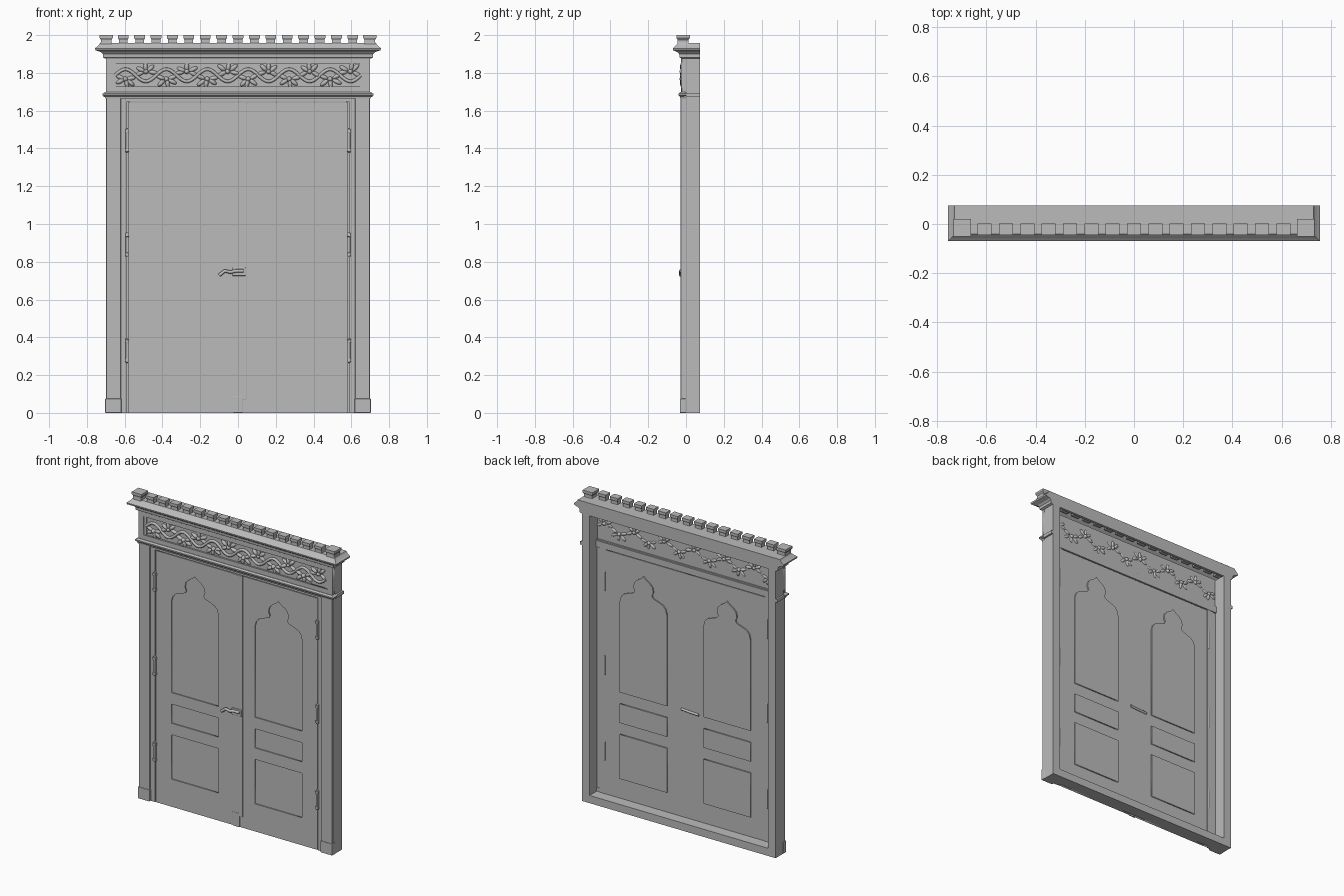
import bpy, bmesh, math, random
from mathutils import Matrix, Vector

random.seed(4)
old = bpy.data.objects.get("Cube")
if old:
    bpy.data.objects.remove(old, do_unlink=True)

grey = bpy.data.materials.new("plain grey")
grey.use_nodes = True
grey.diffuse_color = (0.5, 0.5, 0.5, 1)
bsdf = next(n for n in grey.node_tree.nodes if n.type == "BSDF_PRINCIPLED")
bsdf.inputs["Base Color"].default_value = grey.diffuse_color
bsdf.inputs["Roughness"].default_value = 0.8


def finish(name, bm, smooth=False):
    bmesh.ops.recalc_face_normals(bm, faces=bm.faces)
    me = bpy.data.meshes.new(name)
    bm.to_mesh(me)
    bm.free()
    me.materials.append(grey)
    for p in me.polygons:
        p.use_smooth = smooth
    ob = bpy.data.objects.new(name, me)
    bpy.context.collection.objects.link(ob)
    return ob


def loft(name, rings, bottom=True):
    """Stack of rectangles (x0, x1, y0, y1, z) joined by side walls."""
    bm = bmesh.new()
    loops = []
    for x0, x1, y0, y1, z in rings:
        loops.append([bm.verts.new(c) for c in
                      ((x0, y0, z), (x1, y0, z), (x1, y1, z), (x0, y1, z))])
    for a, b in zip(loops, loops[1:]):
        for i in range(4):
            j = (i + 1) % 4
            bm.faces.new((a[i], a[j], b[j], b[i]))
    bm.faces.new(loops[-1])
    if bottom:
        bm.faces.new(loops[0][::-1])
    return finish(name, bm)


def box(name, x0, x1, y0, y1, z0, z1, bevel=0):
    ob = loft(name, [(x0, x1, y0, y1, z0), (x0, x1, y0, y1, z1)])
    if bevel:
        m = ob.modifiers.new("bevel", "BEVEL")
        m.width, m.segments = bevel, 2
    return ob


def sheet(name, outlines, y0, y1):
    """Filled outlines in the x-z plane; inner outlines become holes."""
    cu = bpy.data.curves.new(name, "CURVE")
    cu.dimensions, cu.fill_mode = "2D", "BOTH"
    cu.extrude = (y1 - y0) / 2
    for pts in outlines:
        s = cu.splines.new("POLY")
        s.points.add(len(pts) - 1)
        for p, (x, z) in zip(s.points, pts):
            p.co = (x, z, 0, 1)
        s.use_cyclic_u = True
    cu.materials.append(grey)
    return place_curve(name, cu, (y0 + y1) / 2)


def place_curve(name, cu, y):
    tmp = bpy.data.objects.new(name, cu)
    bpy.context.collection.objects.link(tmp)
    bpy.context.view_layer.update()
    me = bpy.data.meshes.new_from_object(
        tmp.evaluated_get(bpy.context.evaluated_depsgraph_get()))
    bpy.data.objects.remove(tmp, do_unlink=True)
    me.transform(Matrix.Translation((0, y, 0)) @ Matrix.Rotation(math.pi / 2, 4, "X"))
    if not me.materials:
        me.materials.append(grey)
    ob = bpy.data.objects.new(name, me)
    bpy.context.collection.objects.link(ob)
    return ob


def tube(name, pts, radius, y):
    cu = bpy.data.curves.new(name, "CURVE")
    cu.dimensions = "3D"
    cu.bevel_depth, cu.bevel_resolution = radius, 2
    cu.use_fill_caps = True
    s = cu.splines.new("POLY")
    s.points.add(len(pts) - 1)
    for p, (x, z) in zip(s.points, pts):
        p.co = (x, z, 0, 1)
    cu.materials.append(grey)
    return place_curve(name, cu, y)


def rect(x0, x1, z0, z1):
    return [(x0, z0), (x1, z0), (x1, z1), (x0, z1)]


def arch(cx):
    half = [(.17, .745), (.17, 1.34), (.16, 1.375), (.14, 1.395), (.1, 1.41),
            (.072, 1.42), (.062, 1.435), (.072, 1.46), (.066, 1.49),
            (.045, 1.512), (.02, 1.527)]
    return ([(cx + x, z) for x, z in half] + [(cx, 1.545)]
            + [(cx - x, z) for x, z in reversed(half)])


# Everything that is doubled left and right
for side, s in (("left", 1), ("right", -1)):
    def span(a, b):
        return sorted((s * a, s * b))

    # Deep frame side, jamb facing, foot and the narrow inner trim
    box(f"{side}_frame_side", *span(.645, .7), -.022, .075, 0, 1.88)
    box(f"{side}_jamb", *span(.62, .698), -.028, -.004, 0, 1.68, .003)
    box(f"{side}_jamb_foot", *span(.618, .703), -.032, 0, 0, .075, .003)
    box(f"{side}_inner_trim", *span(.588, .62), -.016, .002, 0, 1.675)

    # Door leaf with three openings, each filled by a set-back panel
    cx = .302 * s
    x0, x1 = cx - .17, cx + .17
    panels = {"arched": arch(cx), "middle": rect(x0, x1, .545, .67),
              "lower": rect(x0, x1, .18, .47)}
    sheet(f"{side}_door_leaf", [rect(*span(0, .583), 0, 1.643)] + list(panels.values()),
          -.014, .002)
    for label, outline in panels.items():
        sheet(f"{side}_{label}_panel", [outline], -.007, .01)
    box(f"{side}_door_gap_backing", *span(.575, .6), -.004, .004, 0, 1.65)

    # Hinges: leaf and barrel
    for n, z in enumerate((.33, .89, 1.44)):
        box(f"{side}_hinge_{n}", *span(.579, .595), -.027, .006, z - .065, z + .065, .004)
        for dz in (-.05, .05):
            box(f"{side}_hinge_knob_{n}", *span(.576, .598), -.03, 0,
                z + dz - .008, z + dz + .008, .003)

# Meeting strip between the leaves
box("meeting_strip", -.025, .045, -.02, -.002, .07, 1.643, .003)
box("meeting_strip_foot", -.025, .025, -.022, 0, 0, .09, .003)

# Lever handle
box("handle_plate", -.03, .04, -.026, 0, .725, .77, .004)
tube("handle_lever", [(.03, .752), (-.01, .752), (-.04, .745), (-.07, .752),
                      (-.085, .74), (-.1, .728)], .009, -.027)
tube("handle_lever_inside", [(.03, .752), (-.04, .747), (-.095, .745)], .008, .004)

# Sill, header and mouldings
box("sill", -.66, .66, -.002, .075, 0, .05)
box("door_header", -.65, .65, -.018, .006, 1.648, 1.69)
loft("lower_moulding", [(-x, x, y, .0, z) for x, y, z in
                        ((.702, -.03, 1.665), (.706, -.032, 1.675),
                         (.717, -.04, 1.682), (.717, -.04, 1.69),
                         (.703, -.03, 1.698))])
for s in (-1, 1):
    a, b = sorted((s * .66, s * .712))
    box("moulding_return", a, b, -.01, .075, 1.672, 1.692)

# Frieze with a bordered recess
sheet("frieze_border", [rect(-.7, .7, 1.69, 1.885), rect(-.665, .665, 1.728, 1.848)],
      -.027, -.006)
box("frieze_ground", -.67, .67, -.016, -.006, 1.72, 1.855)

# Foliage scroll across the frieze
waves = 6
steps = 150
tube("frieze_vine", [(-.65 + 1.3 * i / steps,
                      1.787 + .032 * math.sin(2 * math.pi * waves * i / steps))
                     for i in range(steps + 1)], .009, -.02)
bm = bmesh.new()
for i in range(waves * 2):
    cx = -.65 + 1.3 * (i + .5) / (waves * 2)
    d = -1 if i % 2 == 0 else 1
    hub = Vector((cx, -.014, 1.787 + d * .02))
    for k in range(5):
        ang = d * math.pi / 2 + (k - 2) * .95 + random.uniform(-.2, .2)
        reach = random.uniform(.022, .032)
        pos = hub + Vector((math.cos(ang) * reach * 1.3, 0, math.sin(ang) * reach))
        pos.z = min(max(pos.z, 1.745), 1.832)
        m = (Matrix.Translation(pos) @ Matrix.Rotation(-ang, 4, "Y")
             @ Matrix.Diagonal((.027, random.uniform(.013, .019), .012, 1)))
        bmesh.ops.create_icosphere(bm, subdivisions=2, radius=1, matrix=m)
    m = Matrix.Translation(hub) @ Matrix.Diagonal((.014, .022, .014, 1))
    bmesh.ops.create_icosphere(bm, subdivisions=2, radius=1, matrix=m)
finish("frieze_leaves", bm, True)

# Flared cornice, open underneath
loft("cornice", [(-x, x, y, .075, z) for x, y, z in
                 ((.702, -.024, 1.876), (.716, -.034, 1.882), (.716, -.036, 1.9),
                  (.726, -.045, 1.91), (.755, -.068, 1.92), (.757, -.07, 1.93),
                  (.745, -.058, 1.94), (.735, -.048, 1.95), (.73, -.04, 1.958))],
     bottom=False)
box("cornice_back_rail", -.7, .7, .055, .074, 1.878, 1.95)


# Crenellated crest
def merlon(name, cx, w, y0, y1):
    loft(name, [(cx - w * k, cx + w * k, y0 + e, y1 - e, z) for k, e, z in
                ((.46, .003, 1.935), (.4, .006, 1.965), (.4, .006, 1.975),
                 (.5, 0, 1.985), (.5, 0, 2.0))])


for i in range(15):
    merlon(f"crest_block_{i}", (i - 7) * .0868, .057, -.045, .002)
for s in (-1, 1):
    merlon("crest_corner_block", s * .698, .07, -.05, .02)
